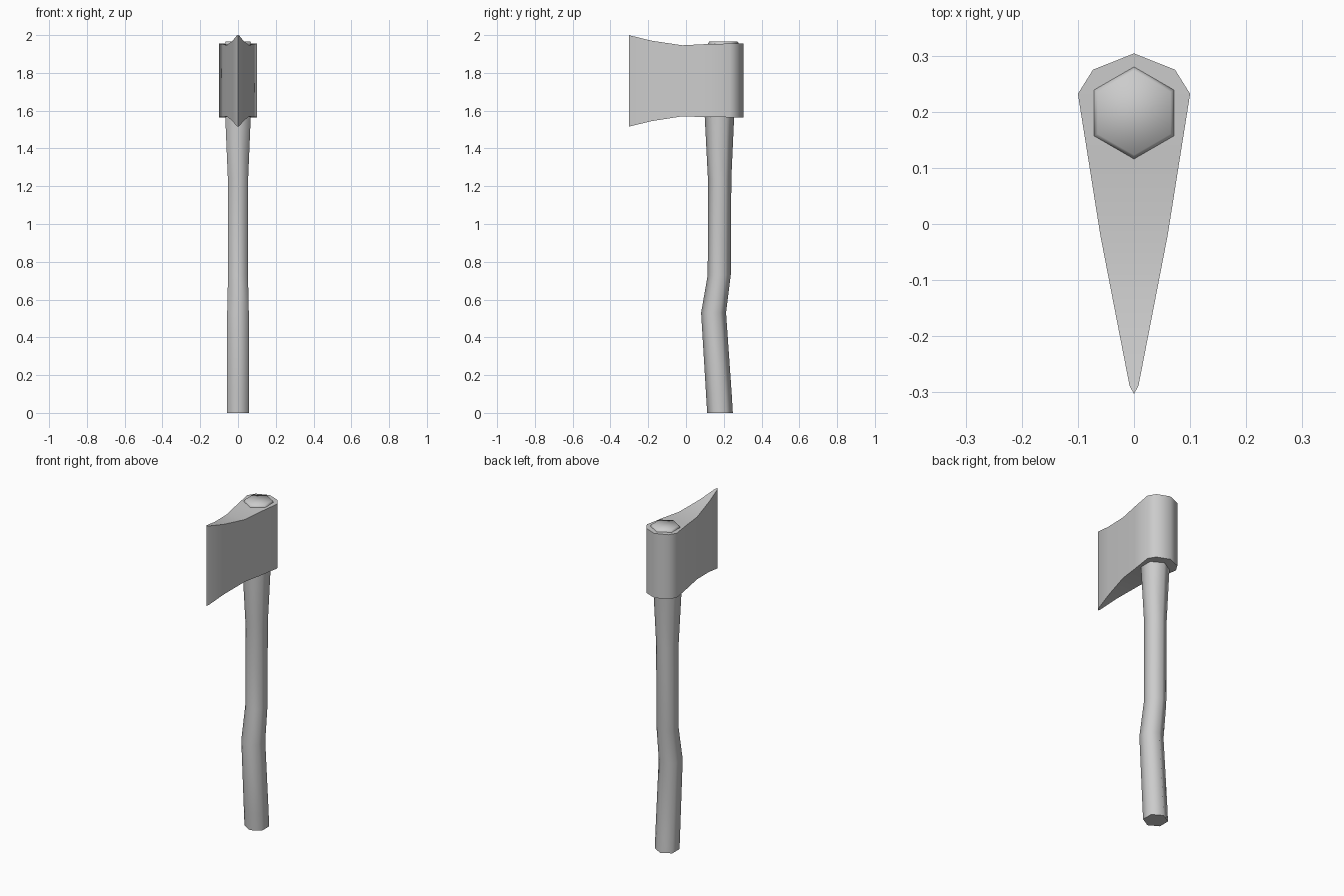
import bpy, bmesh
from math import sin, cos, pi, radians

if "Cube" in bpy.data.objects:
    bpy.data.objects.remove(bpy.data.objects["Cube"])


def finish(name, bm, angle):
    bmesh.ops.remove_doubles(bm, verts=bm.verts, dist=0.0005)
    bmesh.ops.recalc_face_normals(bm, faces=bm.faces)
    mesh = bpy.data.meshes.new(name)
    bm.to_mesh(mesh)
    bm.free()
    obj = bpy.data.objects.new(name, mesh)
    bpy.context.collection.objects.link(obj)
    bpy.ops.object.select_all(action='DESELECT')
    obj.select_set(True)
    bpy.context.view_layer.objects.active = obj
    bpy.ops.object.shade_smooth_by_angle(angle=radians(angle))
    return obj


def loft(name, rings, angle):
    bm = bmesh.new()
    loops = [[bm.verts.new(p) for p in ring] for ring in rings]
    n = len(loops[0])
    for a, b in zip(loops, loops[1:]):
        for i in range(n):
            j = (i + 1) % n
            bm.faces.new((a[i], a[j], b[j], b[i]))
    # cap both ends; zero-width ends collapse to an edge instead
    for ring in (loops[0], loops[-1]):
        if (ring[0].co - ring[1].co).length > 0.001:
            bm.faces.new(ring)
    bmesh.ops.dissolve_degenerate(bm, dist=0.0005, edges=bm.edges)
    return finish(name, bm, angle)


# Handle: six-sided sections as (z, centre y, radius)
handle = [(0, .180, .068), (.1, .174, .068), (.53, .146, .066),
          (.73, .176, .061), (1.24, .178, .062), (1.57, .177, .078),
          (1.955, .198, .082), (1.966, .198, .075)]
loft("handle", [[(r * sin(i * pi / 3), y + r * cos(i * pi / 3), z)
                 for i in range(6)] for z, y, r in handle], 75)

# Axe head: sections from cutting edge to poll as (y, half width, bottom, top)
head = [(-.303, 0, 1.515, 2.0), (-.288, .008, 1.519, 1.996),
        (-.18, .029, 1.545, 1.970), (-.02, .060, 1.570, 1.946),
        (.1, .079, 1.566, 1.952), (.232, .100, 1.565, 1.955),
        (.275, .073, 1.565, 1.955), (.304, 0, 1.565, 1.955)]
loft("axe_head", [[(-w, y, lo), (w, y, lo), (w, y, hi), (-w, y, hi)]
                  for y, w, lo, hi in head], 60)
